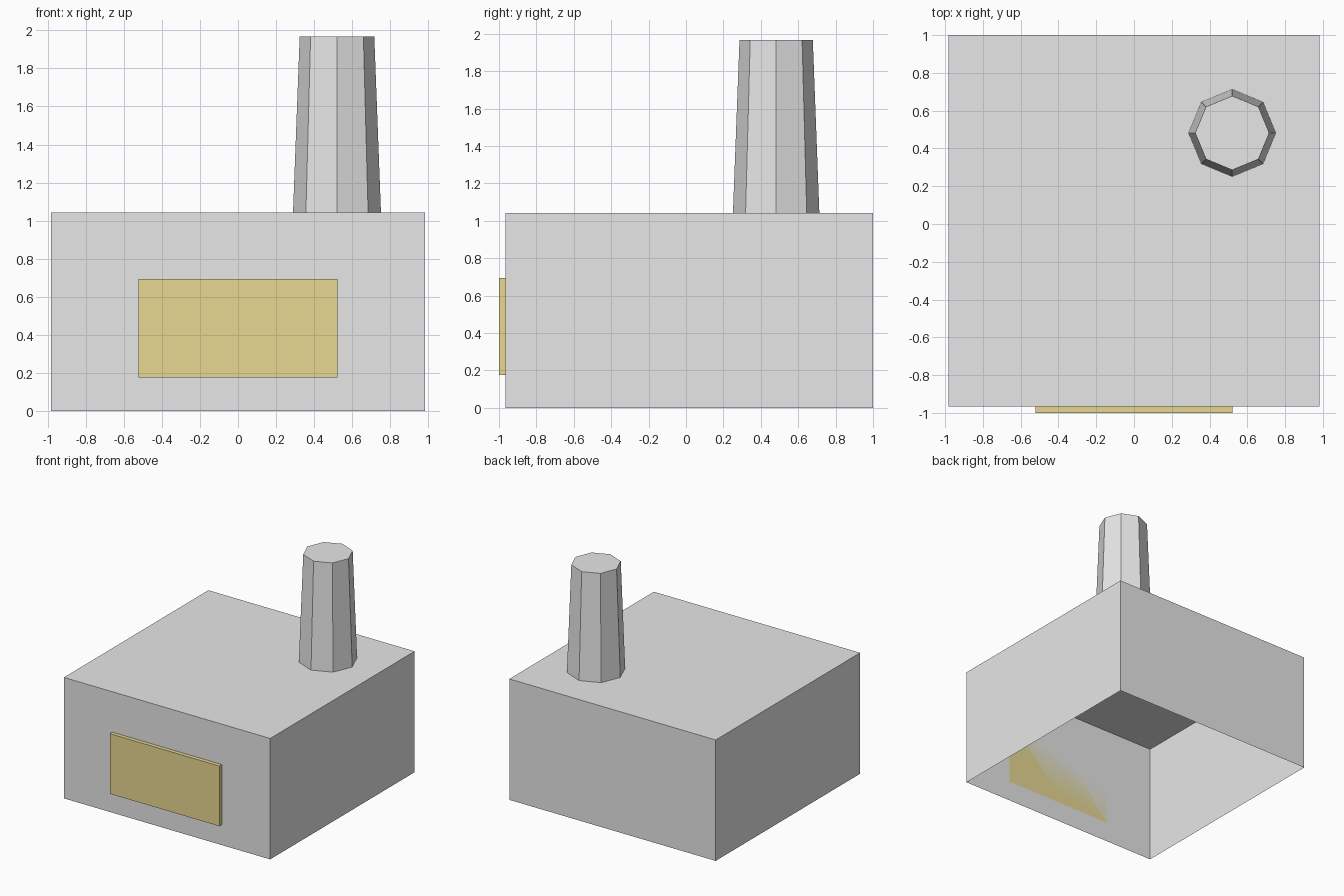
import bpy, bmesh
from mathutils import Matrix, Vector

if "Cube" in bpy.data.objects:
    bpy.data.objects.remove(bpy.data.objects["Cube"])


def material(name, rgb):
    m = bpy.data.materials.new(name)
    m.diffuse_color = (*rgb, 1.0)
    m.use_nodes = True
    m.node_tree.nodes["Principled BSDF"].inputs["Base Color"].default_value = m.diffuse_color
    return m


def add_part(name, bm, mat):
    mesh = bpy.data.meshes.new(name)
    bm.to_mesh(mesh)
    bm.free()
    mesh.materials.append(mat)
    obj = bpy.data.objects.new(name, mesh)
    bpy.context.collection.objects.link(obj)
    return obj


def box(lo, hi):
    lo, hi = Vector(lo), Vector(hi)
    bm = bmesh.new()
    bmesh.ops.create_cube(bm, size=1, matrix=Matrix.Translation((lo + hi) / 2)
                          @ Matrix.Diagonal((*(hi - lo), 1)))
    return bm


def open_bottom(bm):
    bm.normal_update()
    bottom = [f for f in bm.faces if f.normal.z < -0.9]
    bmesh.ops.delete(bm, geom=bottom, context='FACES_ONLY')


grey = material("light grey", (0.8, 0.8, 0.8))
yellow = material("pale yellow", (0.8, 0.69, 0.29))

TOP, FRONT = 1.042, -0.966

# Main block, a thin shell open underneath
bm = box((-0.983, FRONT, 0), (0.983, 1.0, TOP))
open_bottom(bm)
add_part("main_block", bm, grey)

# Raised front panel
add_part("front_panel", box((-0.522, -1.0, 0.176), (0.522, FRONT, 0.694)), yellow)

# Tapered eight-sided chimney, corners on the axes
CHIMNEY_TOP = 1.967
bm = bmesh.new()
bmesh.ops.create_cone(bm, cap_ends=True, segments=8, radius1=0.231, radius2=0.196,
                      depth=CHIMNEY_TOP - TOP,
                      matrix=Matrix.Translation((0.52, 0.482, (TOP + CHIMNEY_TOP) / 2)))
open_bottom(bm)
add_part("chimney", bm, grey)
